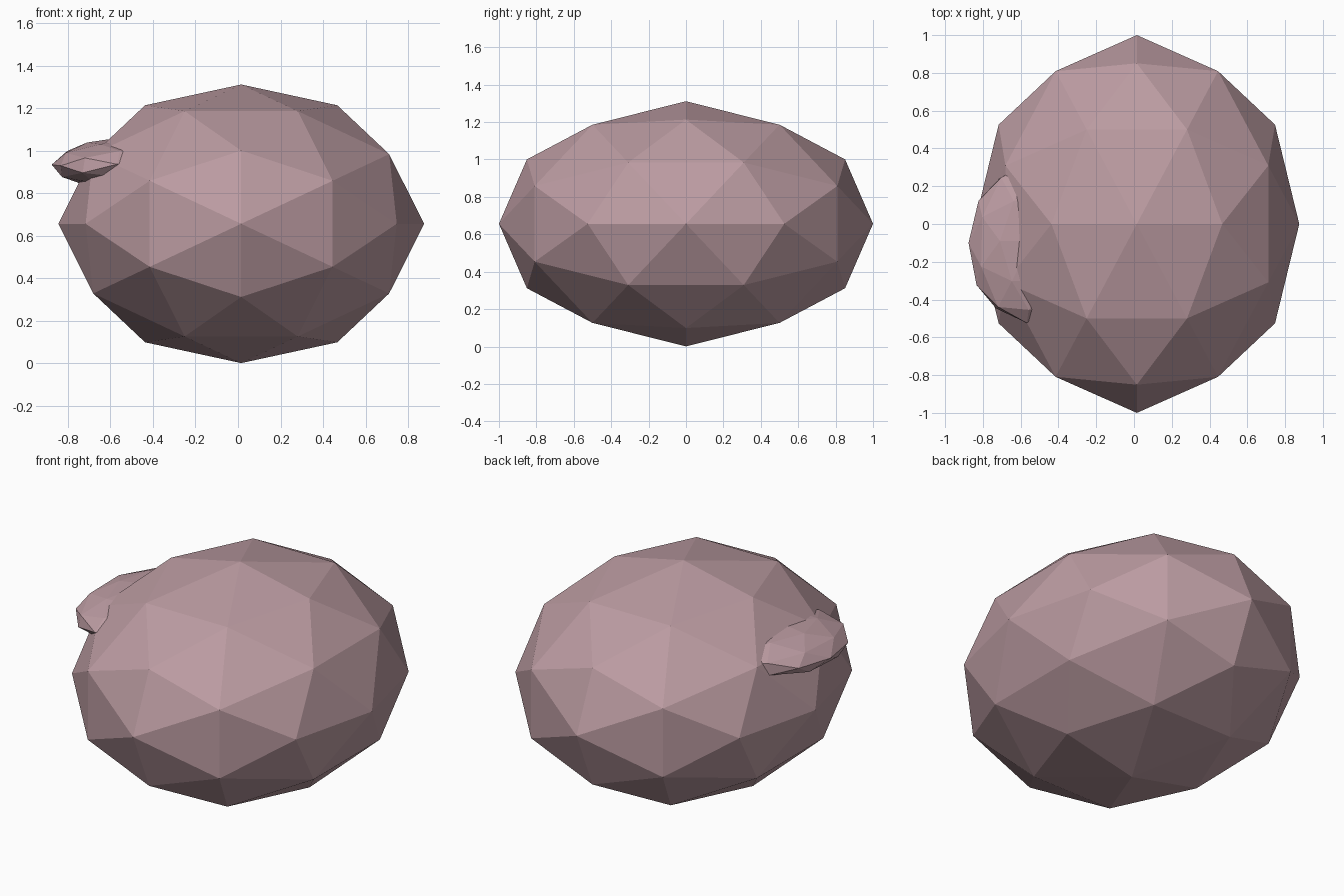
import bpy, bmesh
from mathutils import Vector, Matrix
from itertools import combinations

if "Cube" in bpy.data.objects:
    bpy.data.objects.remove(bpy.data.objects["Cube"])

mauve = bpy.data.materials.new("dusty_mauve")
mauve.diffuse_color = (0.50, 0.33, 0.36, 1)
mauve.use_nodes = True
mauve.node_tree.nodes["Principled BSDF"].inputs["Base Color"].default_value = mauve.diffuse_color


def faceted_ball(name, center, ax, ay, az):
    """80-sided ball whose unit axes are mapped onto three given vectors."""
    # icosahedron corners, aligned so that edge midpoints lie on the axes
    a, b = 0.8507, 0.5257
    corners = []
    for s in (-1, 1):
        for t in (-1, 1):
            corners += [Vector((s * a, t * b, 0)),
                        Vector((0, s * a, t * b)),
                        Vector((t * b, 0, s * a))]
    # add the edge midpoints, pushed out to the sphere
    mids = [(p + q).normalized() for p, q in combinations(corners, 2)
            if (p - q).length < 1.2]
    bm = bmesh.new()
    for p in corners + mids:
        bm.verts.new(p)
    bmesh.ops.convex_hull(bm, input=bm.verts)
    shape = Matrix((ax, ay, az)).transposed()
    for v in bm.verts:
        v.co = shape @ v.co + Vector(center)
    bmesh.ops.recalc_face_normals(bm, faces=bm.faces)
    mesh = bpy.data.meshes.new(name)
    bm.to_mesh(mesh)
    bm.free()
    mesh.materials.append(mauve)
    obj = bpy.data.objects.new(name, mesh)
    bpy.context.collection.objects.link(obj)
    return obj


# large flattened body
faceted_ball("body", (0.015, 0, 0.656), (0.86, 0, 0), (0, 1, 0), (0, 0, 0.655))

# thin, slightly tilted lobe growing out of the left side
faceted_ball("side_lobe", (-0.558, -0.1, 0.95),
             (0.318, 0, 0.016), (0.01, 0.424, 0.014), (0.018, 0.012, 0.1135))
